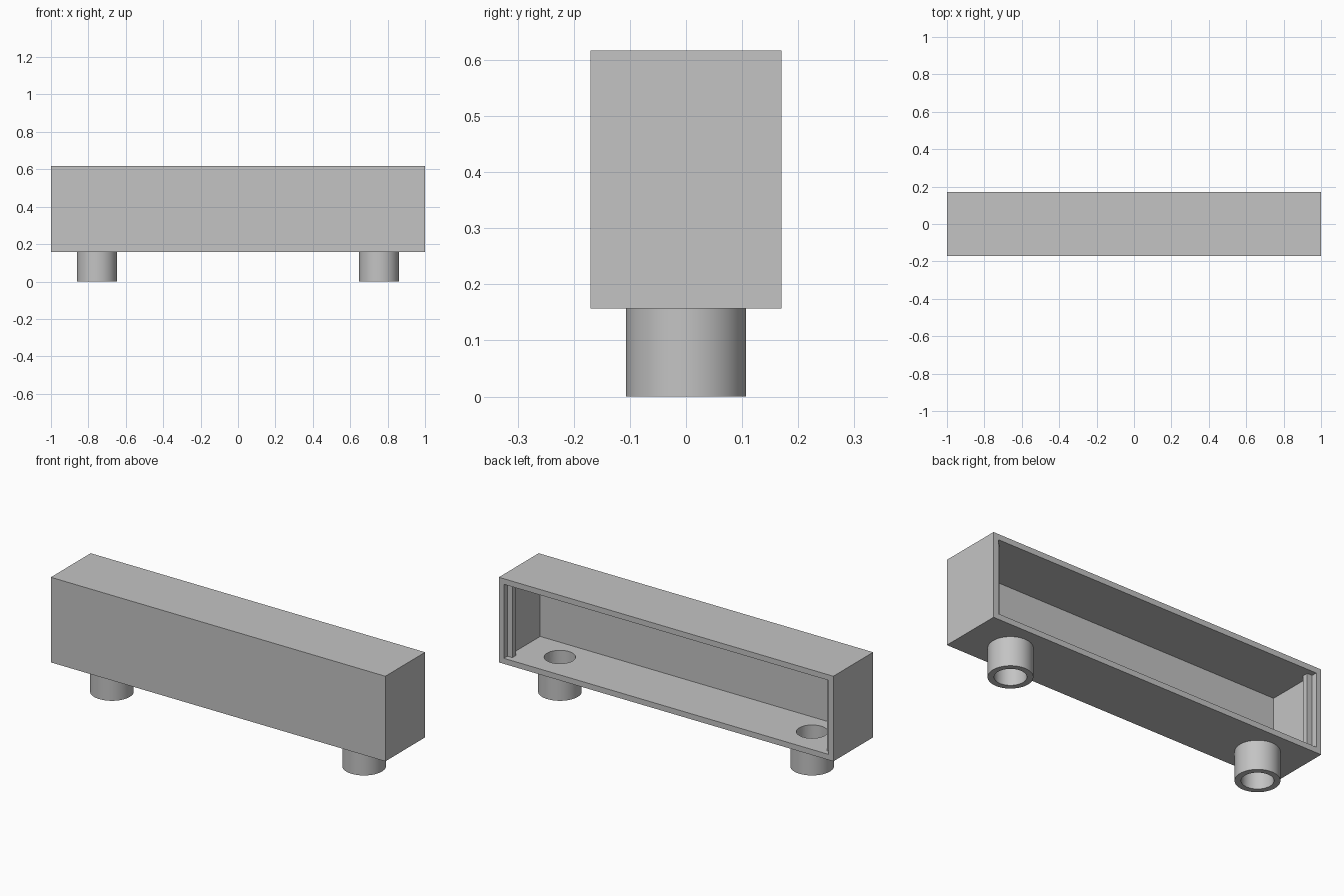
import bpy
import bmesh
import math

WALL = 0.03
HALF_X, HALF_Y = 1.0, 0.17
Z0, Z1 = 0.157, 0.617
FOOT_X, FOOT_R = 0.754, 0.107
HOLE_R = FOOT_R - WALL

cube = bpy.data.objects.get("Cube")
if cube:
    bpy.data.objects.remove(cube, do_unlink=True)

grey = bpy.data.materials.new("plain grey")
grey.use_nodes = True
colour = (0.55, 0.55, 0.55, 1)
grey.diffuse_color = colour
grey.node_tree.nodes["Principled BSDF"].inputs["Base Color"].default_value = colour


def box(name, low, high):
    """Axis-aligned box between two corners."""
    bpy.ops.mesh.primitive_cube_add(size=1, location=[(a + b) / 2 for a, b in zip(low, high)])
    ob = bpy.context.object
    ob.name = name
    ob.scale = [b - a for a, b in zip(low, high)]
    bpy.ops.object.transform_apply(location=False, rotation=False, scale=True)
    ob.data.materials.append(grey)
    return ob


def cylinder(name, radius, x, low, high):
    bpy.ops.mesh.primitive_cylinder_add(vertices=64, radius=radius, depth=high - low,
                                        location=(x, 0, (low + high) / 2))
    ob = bpy.context.object
    ob.name = name
    ob.data.materials.append(grey)
    return ob


def cut(target, cutter):
    mod = target.modifiers.new("cut", "BOOLEAN")
    mod.operation = "DIFFERENCE"
    mod.solver = "EXACT"
    mod.object = cutter
    cutter.hide_render = True
    cutter.hide_set(True)


def tube(name, x, low, high):
    """Hollow round foot, open at both ends."""
    bm = bmesh.new()
    rings = []
    for r, z in ((FOOT_R, low), (FOOT_R, high), (HOLE_R, high), (HOLE_R, low)):
        rings.append(bmesh.ops.create_circle(bm, segments=64, radius=r)["verts"])
        for v in rings[-1]:
            v.co.z = z
    for i in range(4):
        a, b = rings[i], rings[(i + 1) % 4]
        for j in range(64):
            k = (j + 1) % 64
            bm.faces.new((a[j], a[k], b[k], b[j]))
    bmesh.ops.recalc_face_normals(bm, faces=bm.faces)
    mesh = bpy.data.meshes.new(name)
    bm.to_mesh(mesh)
    bm.free()
    ob = bpy.data.objects.new(name, mesh)
    bpy.context.collection.objects.link(ob)
    ob.location.x = x
    mesh.materials.append(grey)
    return ob


def smooth(ob):
    bpy.ops.object.select_all(action="DESELECT")
    ob.select_set(True)
    bpy.context.view_layer.objects.active = ob
    bpy.ops.object.shade_smooth_by_angle(angle=math.radians(30))


# Housing, hollow and open at the back
housing = box("housing", (-HALF_X, -HALF_Y, Z0), (HALF_X, HALF_Y, Z1))
cavity = box("cavity_cutter", (-HALF_X + WALL, -HALF_Y + WALL, Z0 + WALL),
             (HALF_X - WALL, HALF_Y + WALL, Z1 - WALL))
cut(housing, cavity)

for side, label in ((1, "left"), (-1, "right")):
    # Drain hole through the floor and the hollow foot below it
    hole = cylinder(label + "_hole_cutter", HOLE_R, side * FOOT_X, Z0 - WALL, Z0 + 2 * WALL)
    cut(housing, hole)
    smooth(tube(label + "_foot", side * FOOT_X, 0, Z0))

    # Vertical stop rib on the inside of the end wall
    xs = sorted((side * (HALF_X - WALL), side * (HALF_X - 2 * WALL)))
    box(label + "_rib", (xs[0], HALF_Y - 2 * WALL, Z0 + WALL),
        (xs[1], HALF_Y - WALL, Z1 - WALL))
